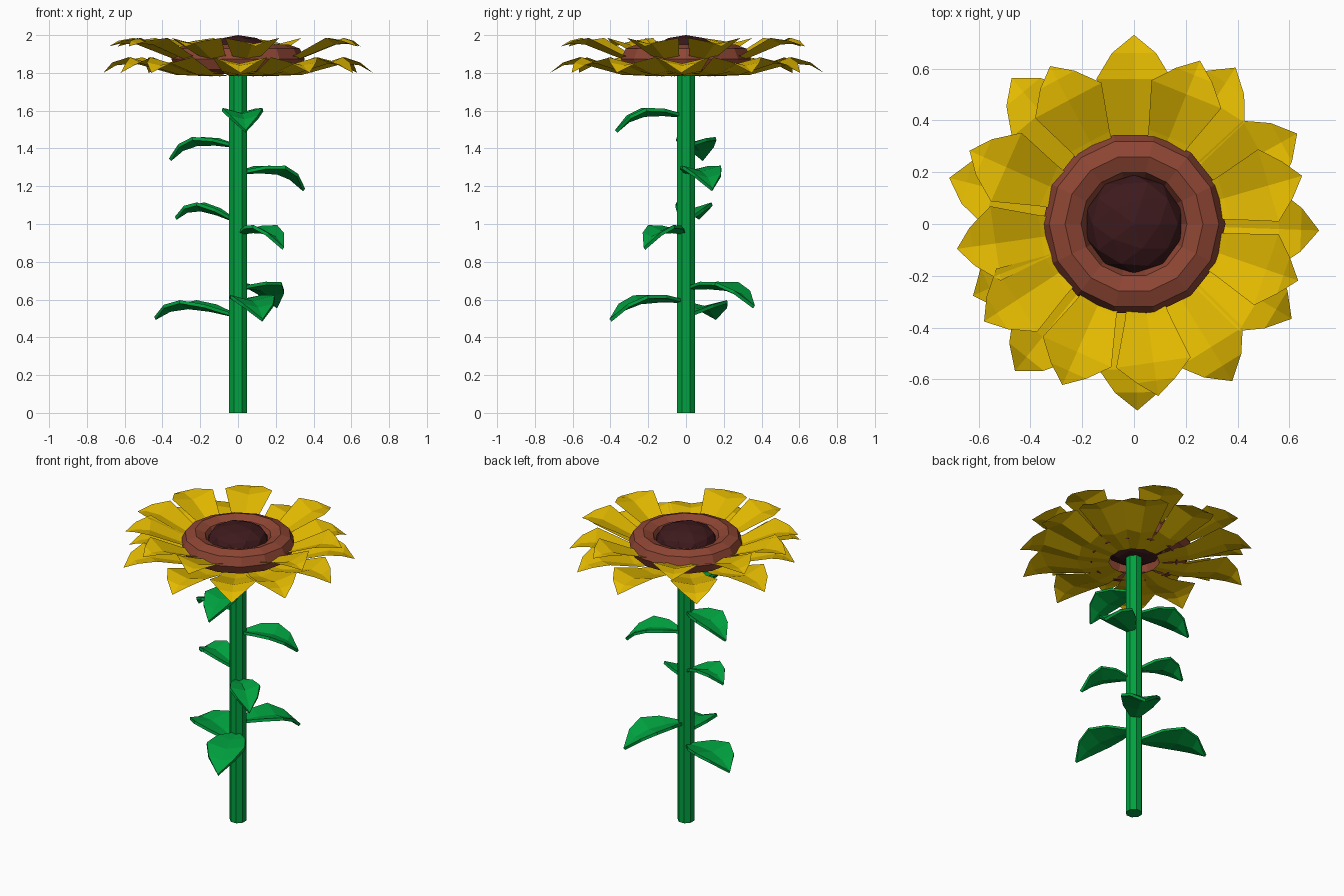
import bpy, bmesh, math
from mathutils import Vector

if "Cube" in bpy.data.objects:
    bpy.data.objects.remove(bpy.data.objects["Cube"])


def material(name, rgb):
    m = bpy.data.materials.new(name)
    m.diffuse_color = (*rgb, 1)
    m.use_nodes = True
    m.node_tree.nodes["Principled BSDF"].inputs["Base Color"].default_value = m.diffuse_color
    return m


GREEN = material("leaf green", (0.0, 0.36, 0.05))
YELLOW = material("petal yellow", (0.77, 0.49, 0.0))
BROWN = material("seed ring brown", (0.27, 0.06, 0.034))
DARK = material("seed centre dark brown", (0.047, 0.010, 0.012))


def blade(name, rows, tip, angle, mat):
    """Creased blade along +x: rows are (distance, half width, centre z, edge z)."""
    bm = bmesh.new()
    d, s = Vector((math.cos(angle), math.sin(angle), 0)), Vector((-math.sin(angle), math.cos(angle), 0))
    up = Vector((0, 0, 1))
    prev = None
    for r, w, zc, ze in rows:
        cur = [bm.verts.new(d * r + s * k * w + up * (zc if k == 0 else ze)) for k in (-1, 0, 1)]
        if prev:
            for i in range(2):
                bm.faces.new((prev[i], cur[i], cur[i + 1], prev[i + 1]))
        prev = cur
    end = bm.verts.new(d * tip[0] + up * tip[1])
    for i in range(2):
        bm.faces.new((prev[i], end, prev[i + 1]))
    bm.normal_update()
    me = bpy.data.meshes.new(name)
    bm.to_mesh(me)
    bm.free()
    me.materials.append(mat)
    ob = bpy.data.objects.new(name, me)
    bpy.context.collection.objects.link(ob)
    return ob


def finish(name, mat):
    ob = bpy.context.object
    ob.name = name
    ob.data.materials.append(mat)
    return ob


# Stem
bpy.ops.mesh.primitive_cylinder_add(vertices=8, radius=0.052, depth=1.83, location=(0, 0, 0.915),
                                    rotation=(0, 0, math.pi / 8))
finish("stem", GREEN)

# Leaves: tip x, tip y, base height, tip height
leaves = [(0.04, -0.37, 1.58, 1.49), (-0.36, 0.09, 1.42, 1.34), (0.35, 0.14, 1.28, 1.18),
          (-0.33, 0.07, 1.02, 1.03), (0.24, -0.22, 0.96, 0.87), (0.21, 0.36, 0.67, 0.56),
          (0.13, -0.40, 0.60, 0.49), (-0.44, 0.16, 0.52, 0.50)]
for n, (x, y, z0, z1) in enumerate(leaves):
    L = math.hypot(x, y)
    rows = []
    for t, w, bump, lift in ((0.08, 0.02, 0, 0.005), (0.33, 0.078, 0.03, 0.022),
                             (0.60, 0.105, 0.05, 0.03), (0.82, 0.072, 0.04, 0.02)):
        z = z0 + (z1 - z0) * t + bump
        rows.append((L * t, w * min(1.25, L / 0.36), z, z + lift))
    leaf = blade(f"leaf_{n + 1}", rows, (L, z1), math.atan2(y, x), GREEN)
    thick = leaf.modifiers.new("thickness", "SOLIDIFY")
    thick.thickness = 0.018
    thick.offset = 0

# Lower petals: angle, tip radius
lower = [(90, .73), (57, .72), (29, .72), (-2, .715), (-31, .71), (-58, .715), (-89, .72),
         (-129, .73), (-156, .68), (166, .735), (130, .735)]
for n, (a, r) in enumerate(lower):
    rows = [(0.15, 0.05, 1.782, 1.785), (0.34, 0.092, 1.79, 1.81), (0.56, 0.145, 1.85, 1.883),
            (r - 0.07, 0.085, 1.84, 1.855)]
    blade(f"lower_petal_{n + 1}", rows, (r, 1.80), math.radians(a), YELLOW)

# Upper petals
upper = [(118, .69), (68, .68), (16, .675), (-19, .67), (-82, .67), (-114, .68), (-147, .69),
         (-172, .69), (156, .695)]
for n, (a, r) in enumerate(upper):
    rows = [(0.24, 0.055, 1.845, 1.855), (0.36, 0.085, 1.88, 1.90), (0.54, 0.145, 1.95, 1.985),
            (r - 0.06, 0.075, 1.955, 1.97)]
    blade(f"upper_petal_{n + 1}", rows, (r, 1.94), math.radians(a), YELLOW)

# Ring around the seeds
bpy.ops.mesh.primitive_torus_add(major_segments=14, minor_segments=8, major_radius=0.266,
                                 minor_radius=0.087, location=(0, 0, 1.873))
bpy.context.object.scale = (1, 1, 0.9)
finish("seed_ring", BROWN)

# Faceted seed centre
bpy.ops.mesh.primitive_ico_sphere_add(subdivisions=2, radius=1, location=(0, 0, 1.895))
bpy.context.object.scale = (0.19, 0.19, 0.105)
finish("seed_centre", DARK)
